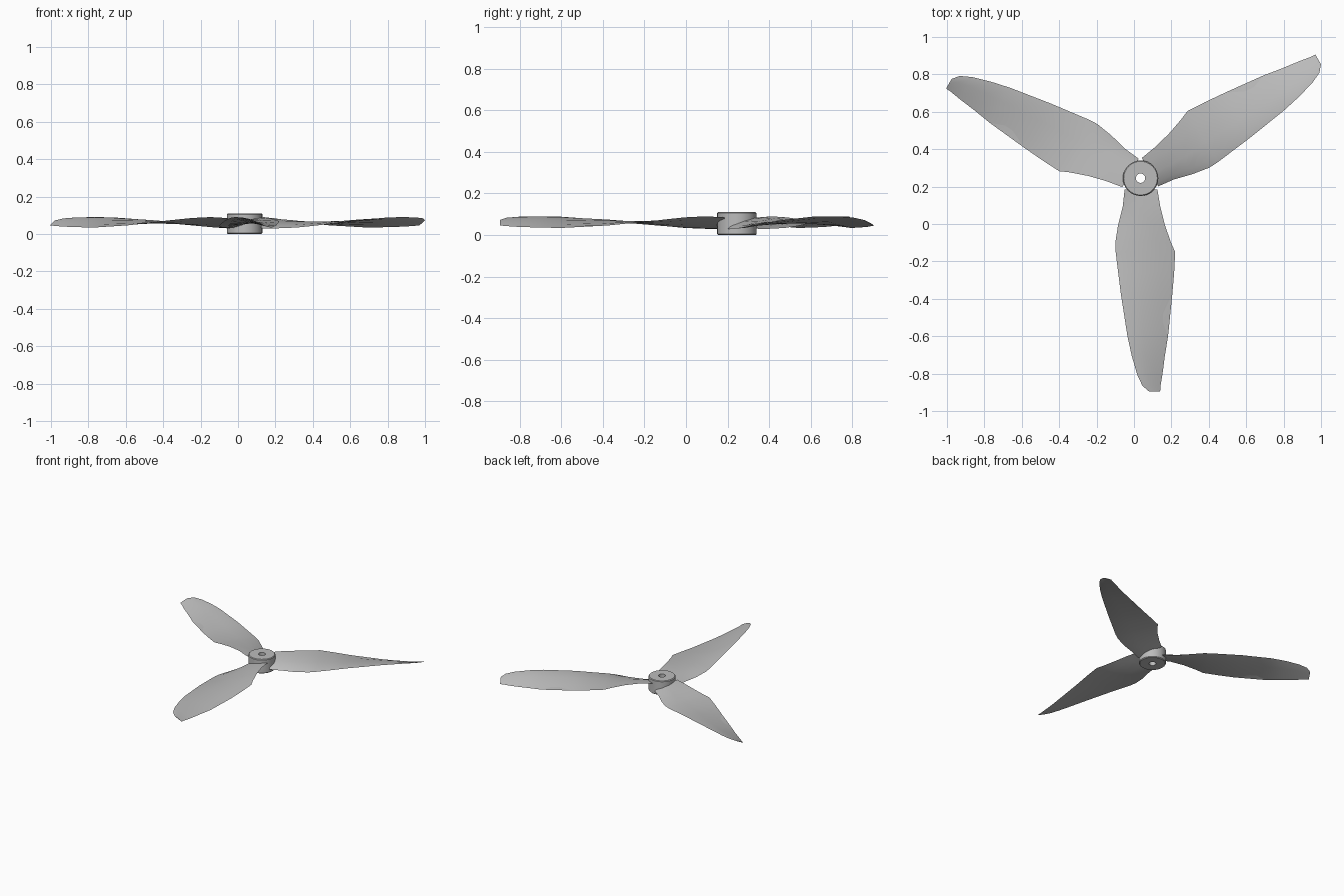
import bpy, bmesh, math
from mathutils import Matrix, Vector

cube = bpy.data.objects.get("Cube")
if cube:
    bpy.data.objects.remove(cube)

CENTRE = Vector((0.035, 0.245, 0))

grey = bpy.data.materials.new("plain grey")
grey.use_nodes = True
grey.diffuse_color = (0.5, 0.5, 0.5, 1)
grey.node_tree.nodes["Principled BSDF"].inputs["Base Color"].default_value = (0.5, 0.5, 0.5, 1)


def finish(bm, name, angle):
    bmesh.ops.recalc_face_normals(bm, faces=bm.faces)
    mesh = bpy.data.meshes.new(name)
    bm.to_mesh(mesh)
    bm.free()
    mesh.materials.append(grey)
    obj = bpy.data.objects.new(name, mesh)
    bpy.context.collection.objects.link(obj)
    bpy.ops.object.select_all(action="DESELECT")
    obj.select_set(True)
    bpy.context.view_layer.objects.active = obj
    bpy.ops.object.shade_smooth_by_angle(angle=math.radians(angle))
    return obj


def skin(bm, rings, closed):
    """Join neighbouring rings of vertices with quads."""
    pairs = list(zip(rings, rings[1:] + rings[:1])) if closed else list(zip(rings, rings[1:]))
    for a, b in pairs:
        n = len(a)
        for i in range(n):
            j = (i + 1) % n
            bm.faces.new((a[i], a[j], b[j], b[i]))


# Hub: a bored disc with softened rims
hub_profile = [(0.025, 0), (0.09, 0), (0.095, 0.005), (0.095, 0.105), (0.09, 0.11), (0.025, 0.11)]
SIDES = 32
bm = bmesh.new()
rings = []
for i in range(SIDES):
    a = math.tau * i / SIDES
    rings.append([bm.verts.new(CENTRE + Vector((r * math.cos(a), r * math.sin(a), z)))
                  for r, z in hub_profile])
skin(bm, rings, True)
finish(bm, "hub", 30)

# Blade stations: radius, left edge, right edge, left height, right height, thickness
stations = [
    (0.06, -0.085, 0.09, 0.030, 0.085, 0.022),
    (0.15, -0.095, 0.105, 0.030, 0.090, 0.020),
    (0.25, -0.12, 0.13, 0.034, 0.085, 0.018),
    (0.345, -0.135, 0.163, 0.043, 0.075, 0.016),
    (0.395, -0.133, 0.185, 0.048, 0.069, 0.015),
    (0.50, -0.12, 0.18, 0.059, 0.058, 0.013),
    (0.62, -0.105, 0.17, 0.072, 0.046, 0.012),
    (0.845, -0.07, 0.147, 0.088, 0.034, 0.010),
    (0.95, -0.047, 0.13, 0.090, 0.036, 0.009),
    (1.05, -0.018, 0.117, 0.088, 0.039, 0.008),
    (1.11, 0.01, 0.107, 0.083, 0.043, 0.006),
    (1.14, 0.045, 0.105, 0.073, 0.046, 0.004),
]
# Airfoil: position across the chord, offset in thicknesses
airfoil = [(0, 0), (0.12, 0.45), (0.4, 0.65), (0.75, 0.4), (1, 0),
           (0.75, -0.15), (0.4, -0.3), (0.12, -0.25)]


def blade(name, turn):
    bm = bmesh.new()
    rings = []
    for r, left, right, z_left, z_right, thick in stations:
        rings.append([bm.verts.new((left + (right - left) * t, -r,
                                    z_left + (z_right - z_left) * t + k * thick))
                      for t, k in airfoil])
    skin(bm, rings, False)
    bm.faces.new(rings[0])
    bm.faces.new(rings[-1])
    place = Matrix.Translation(CENTRE) @ Matrix.Rotation(math.radians(turn), 4, "Z")
    bmesh.ops.transform(bm, matrix=place, verts=bm.verts)
    finish(bm, name, 25)


for name, turn in (("front_blade", 0), ("left_blade", 120), ("right_blade", 240)):
    blade(name, turn)
